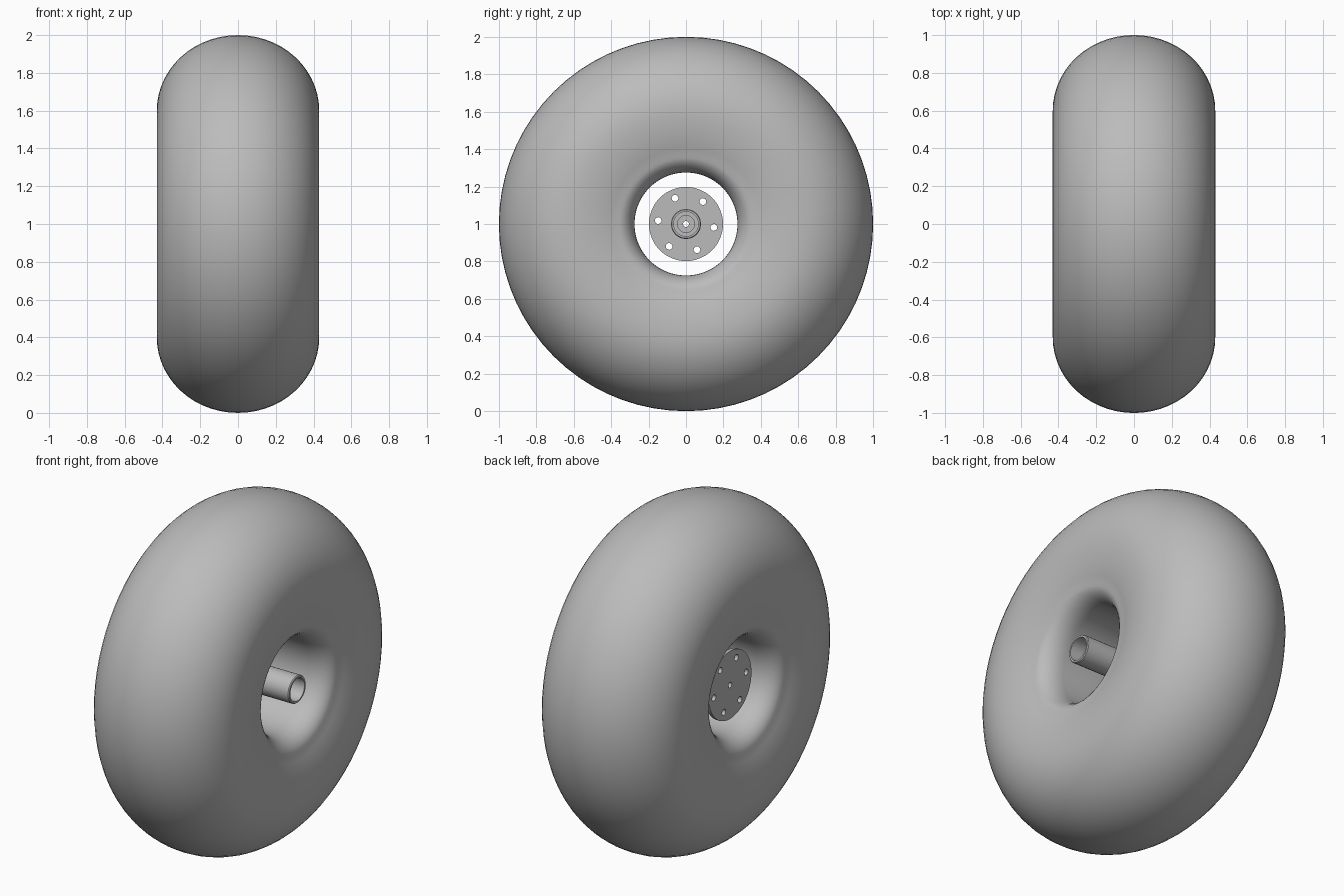
import bpy, bmesh, math
from math import sin, cos, pi

if "Cube" in bpy.data.objects:
    bpy.data.objects.remove(bpy.data.objects["Cube"])

grey = bpy.data.materials.new("grey")
grey.diffuse_color = (0.5, 0.5, 0.5, 1)
grey.use_nodes = True
grey.node_tree.nodes["Principled BSDF"].inputs["Base Color"].default_value = grey.diffuse_color


def lathe(name, profile, steps, closed=False):
    """Spin (x, radius) points round the wheel axis."""
    bm = bmesh.new()
    rings = []
    for i in range(steps):
        a = 2 * pi * i / steps
        rings.append([bm.verts.new((x, r * cos(a), r * sin(a))) for x, r in profile])
    count = len(profile) if closed else len(profile) - 1
    for i in range(steps):
        p, q = rings[i], rings[(i + 1) % steps]
        for j in range(count):
            k = (j + 1) % len(profile)
            bm.faces.new((p[j], p[k], q[k], q[j]))
    bmesh.ops.recalc_face_normals(bm, faces=bm.faces)
    mesh = bpy.data.meshes.new(name)
    bm.to_mesh(mesh)
    bm.free()
    ob = bpy.data.objects.new(name, mesh)
    bpy.context.collection.objects.link(ob)
    finish(ob)
    return ob


def finish(ob):
    ob.location.z = 1
    ob.data.materials.clear()
    ob.data.materials.append(grey)
    bpy.ops.object.select_all(action='DESELECT')
    ob.select_set(True)
    bpy.context.view_layer.objects.active = ob
    bpy.ops.object.shade_smooth_by_angle(angle=math.radians(35))


# Tyre and rim as one closed section: tread, sidewall, rounded lip, bore
half = [(0.43 * sin(t), 0.6 + 0.4 * cos(t)) for t in (pi / 2 * i / 14 for i in range(15))]
low = math.asin(0.23 / 0.55)
half += [(0.43 * cos(t), 0.6 - 0.55 * sin(t)) for t in (low * i / 6 for i in range(1, 7))]
lip_x = half[-1][0]
half += [(0.26 + (lip_x - 0.26) * cos(t), 0.37 - 0.095 * sin(t))
         for t in (pi / 2 * i / 8 for i in range(1, 9))]
section = half + [(-x, r) for x, r in reversed(half[1:])]
lathe("tyre_and_rim", section, 72, closed=True)

# Axle tube, open at the outer end with a stepped bore
lathe("axle_tube", [(-0.265, 0.08), (0.38, 0.08), (0.385, 0.076), (0.385, 0.066),
                    (0.05, 0.066), (0.05, 0.045), (-0.265, 0.045)], 32, closed=True)

# Hub flange plate with a ring of bolt holes and a small centre hole
curve = bpy.data.curves.new("hub_flange", 'CURVE')
curve.dimensions = '2D'
curve.fill_mode = 'BOTH'
curve.extrude = 0.0105


def circle(cx, cy, r, n):
    s = curve.splines.new('POLY')
    s.points.add(n - 1)
    for i, p in enumerate(s.points):
        a = 2 * pi * i / n
        p.co = (cx + r * cos(a), cy + r * sin(a), 0, 1)
    s.use_cyclic_u = True


circle(0, 0, 0.198, 48)
circle(0, 0, 0.016, 16)
for i in range(6):
    a = math.radians(-7 + 60 * i)
    circle(0.15 * cos(a), 0.15 * sin(a), 0.018, 16)
flange = bpy.data.objects.new("hub_flange", curve)
bpy.context.collection.objects.link(flange)
bpy.ops.object.select_all(action='DESELECT')
flange.select_set(True)
bpy.context.view_layer.objects.active = flange
bpy.ops.object.convert(target='MESH')
flange = bpy.context.view_layer.objects.active
flange.rotation_euler = (pi / 2, 0, pi / 2)
flange.location.x = -0.275
finish(flange)
